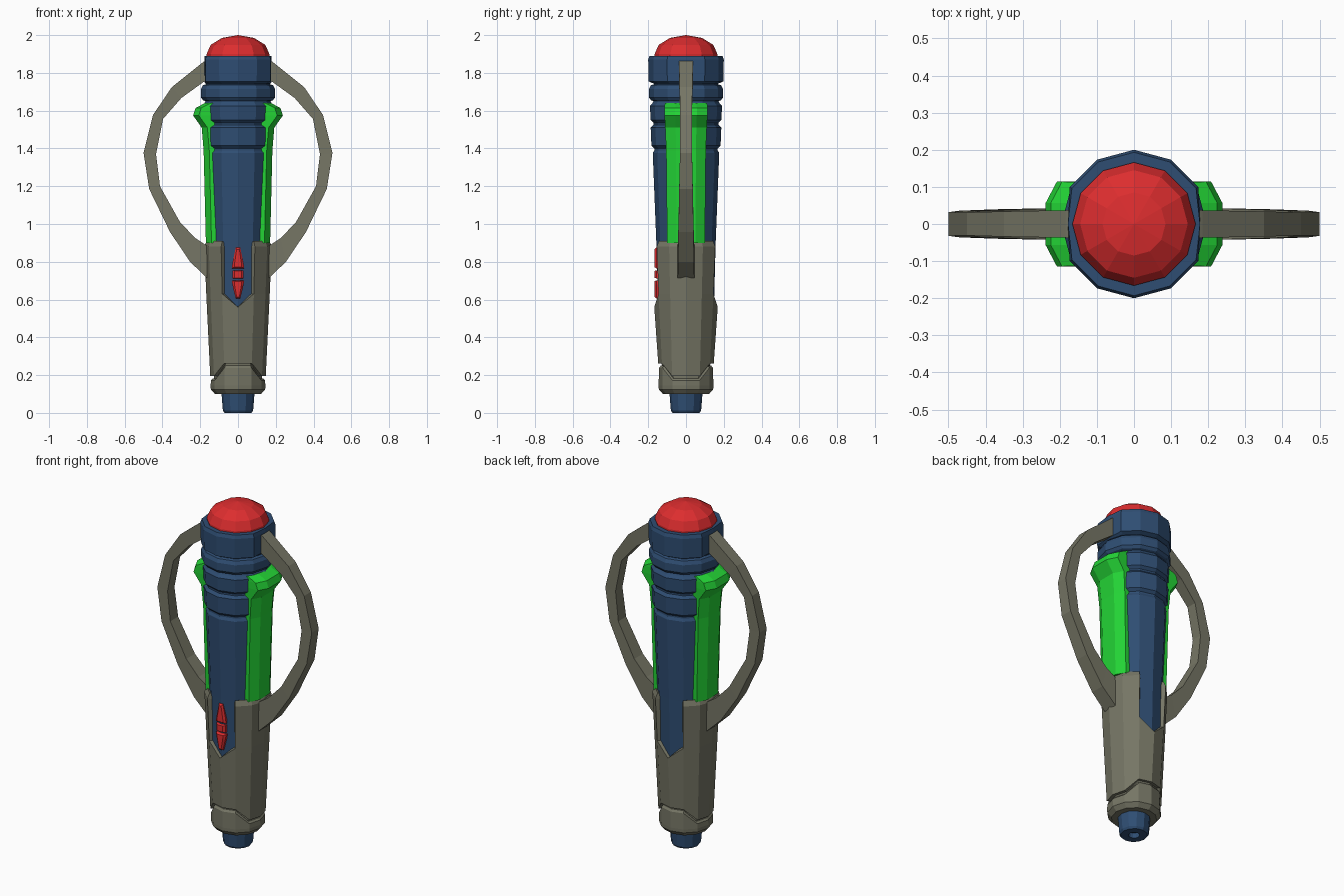
import bpy, bmesh, math

cube = bpy.data.objects.get("Cube")
if cube:
    bpy.data.objects.remove(cube, do_unlink=True)


def material(name, rgb):
    m = bpy.data.materials.new(name)
    m.use_nodes = True
    m.diffuse_color = (*rgb, 1)
    m.node_tree.nodes["Principled BSDF"].inputs["Base Color"].default_value = (*rgb, 1)
    return m


BLUE = material("navy blue", (0.028, 0.075, 0.17))
GREY = material("olive grey", (0.18, 0.18, 0.13))
RED = material("bright red", (0.72, 0.026, 0.028))
GREEN = material("bright green", (0.017, 0.66, 0.036))
SIDES = 12


def loft(name, rings, mat, caps=True, skip=None, mirror=False):
    """Join equal-length point rings into a flat shaded solid."""
    bm = bmesh.new()
    rows = [[bm.verts.new(p) for p in ring] for ring in rings]
    n = len(rows[0])
    for j in range(len(rows) - 1):
        for i in range(n):
            if skip and skip(j, i):
                continue
            k = (i + 1) % n
            bm.faces.new((rows[j][i], rows[j][k], rows[j + 1][k], rows[j + 1][i]))
    if caps:
        bm.faces.new(rows[0])
        bm.faces.new(rows[-1])
    bmesh.ops.remove_doubles(bm, verts=bm.verts, dist=0.0005)
    bmesh.ops.recalc_face_normals(bm, faces=bm.faces)
    me = bpy.data.meshes.new(name)
    bm.to_mesh(me)
    bm.free()
    me.materials.append(mat)
    ob = bpy.data.objects.new(name, me)
    bpy.context.collection.objects.link(ob)
    if mirror:
        ob.modifiers.new("mirror", 'MIRROR')
    return ob


def ring(r, z, flat=1.0):
    """Twelve-sided ring from the front; z may be a rule per corner, flat clamps x."""
    pts = []
    for i in range(SIDES):
        a = math.tau * i / SIDES
        x = max(-flat, min(flat, r * math.sin(a)))
        pts.append((x, -r * math.cos(a), z(i) if callable(z) else z))
    return pts


def lathe(name, profile, mat, flat=1.0):
    return loft(name, [ring(r, z, flat) for r, z in profile], mat)


# Blue barrel with grooves
lathe("barrel", [
    (0.125, 0.28), (0.148, 0.56), (0.157, 0.9), (0.176, 1.375), (0.168, 1.39),
    (0.168, 1.4), (0.183, 1.415), (0.187, 1.51), (0.172, 1.525), (0.172, 1.535),
    (0.187, 1.55), (0.191, 1.625), (0.178, 1.64), (0.172, 1.65), (0.185, 1.655),
    (0.196, 1.67), (0.196, 1.715), (0.185, 1.735), (0.17, 1.74), (0.17, 1.77)], BLUE)

# Collar with flattened sides, and the dome on it
lathe("collar", [(0.175, 1.745), (0.198, 1.755), (0.2, 1.87), (0.193, 1.89),
                 (0.16, 1.89)], BLUE, flat=0.178)
lathe("dome", [(0.166, 1.88), (0.166, 1.9), (0.145, 1.948), (0.085, 1.985),
               (0.0, 2.0)], RED)

# Tail plug with a hole in its end
lathe("tail_plug", [(0.03, 0.03), (0.03, 0.0), (0.072, 0.0), (0.08, 0.012),
                    (0.088, 0.11)], BLUE)


# Grey sleeve: notched at front and back, stepped along the bottom
def step(low, high):
    return lambda i: high if i % 6 in (0, 1, 5) else low


def notch(i):
    return 0.56 if i % 6 == 0 else 0.63


sleeve = loft("sleeve", [ring(0.147, step(0.195, 0.262)), ring(0.168, notch),
                         ring(0.179, 0.88), ring(0.166, 0.91)], GREY, caps=False,
              skip=lambda j, i: j > 0 and i % 6 in (0, 5))
solid = sleeve.modifiers.new("thickness", 'SOLIDIFY')
solid.thickness = 0.025
solid.offset = -1

# Grey end cap following the sleeve's stepped edge
lathe("inner_core", [(0.125, 0.12), (0.13, 0.32)], GREY)
loft("end_cap", [ring(0.122, 0.1), ring(0.144, 0.125), ring(0.145, 0.145),
                 ring(0.143, step(0.172, 0.238)), ring(0.134, step(0.182, 0.25)),
                 ring(0.115, step(0.182, 0.25))], GREY)

# Green side grips, flared at the top
grip = []
for x, z, w in [(0.17, 0.9, 0.1), (0.182, 1.39, 0.105), (0.192, 1.51, 0.11),
                (0.238, 1.575, 0.114), (0.224, 1.615, 0.114), (0.175, 1.64, 0.112)]:
    grip.append([(0.08, -w, z), (x - 0.03, -w, z), (x, -w / 2, z),
                 (x, w / 2, z), (x - 0.03, w, z), (0.08, w, z)])
loft("side_grip", grip, GREEN, mirror=True)

# Curved side handles: outer x, outer z, inner x, inner z, half width
handle = []
for ox, oz, ix, iz, h in [
        (0.15, 1.88, 0.15, 1.77, 0.038), (0.185, 1.857, 0.185, 1.75, 0.037),
        (0.35, 1.725, 0.3, 1.667, 0.034), (0.45, 1.577, 0.397, 1.556, 0.031),
        (0.5, 1.376, 0.434, 1.37, 0.032), (0.47, 1.185, 0.413, 1.2, 0.036),
        (0.36, 0.958, 0.307, 1.01, 0.04), (0.254, 0.8, 0.227, 0.926, 0.042),
        (0.165, 0.715, 0.165, 0.885, 0.044)]:
    handle.append([(ox, -h, oz), (ox, h, oz), (ix, h, iz), (ix, -h, iz)])
loft("side_handle", handle, GREY, mirror=True)


# Red front buttons: tapered upper and lower ones around a small middle one
def button(name, outline):
    pts = outline + [(-x, z) for x, z in reversed(outline)]
    mx = sum(z for x, z in pts) / len(pts)
    loft(name, [[(x, -0.13, z) for x, z in pts], [(x, -0.157, z) for x, z in pts],
                [(x * 0.6, -0.167, mx + (z - mx) * 0.85) for x, z in pts]], RED)


button("upper_button", [(0.032, 0.765), (0.03, 0.79), (0.012, 0.875)])
button("middle_button", [(0.03, 0.712), (0.03, 0.755)])
button("lower_button", [(0.012, 0.605), (0.03, 0.68), (0.032, 0.702)])
